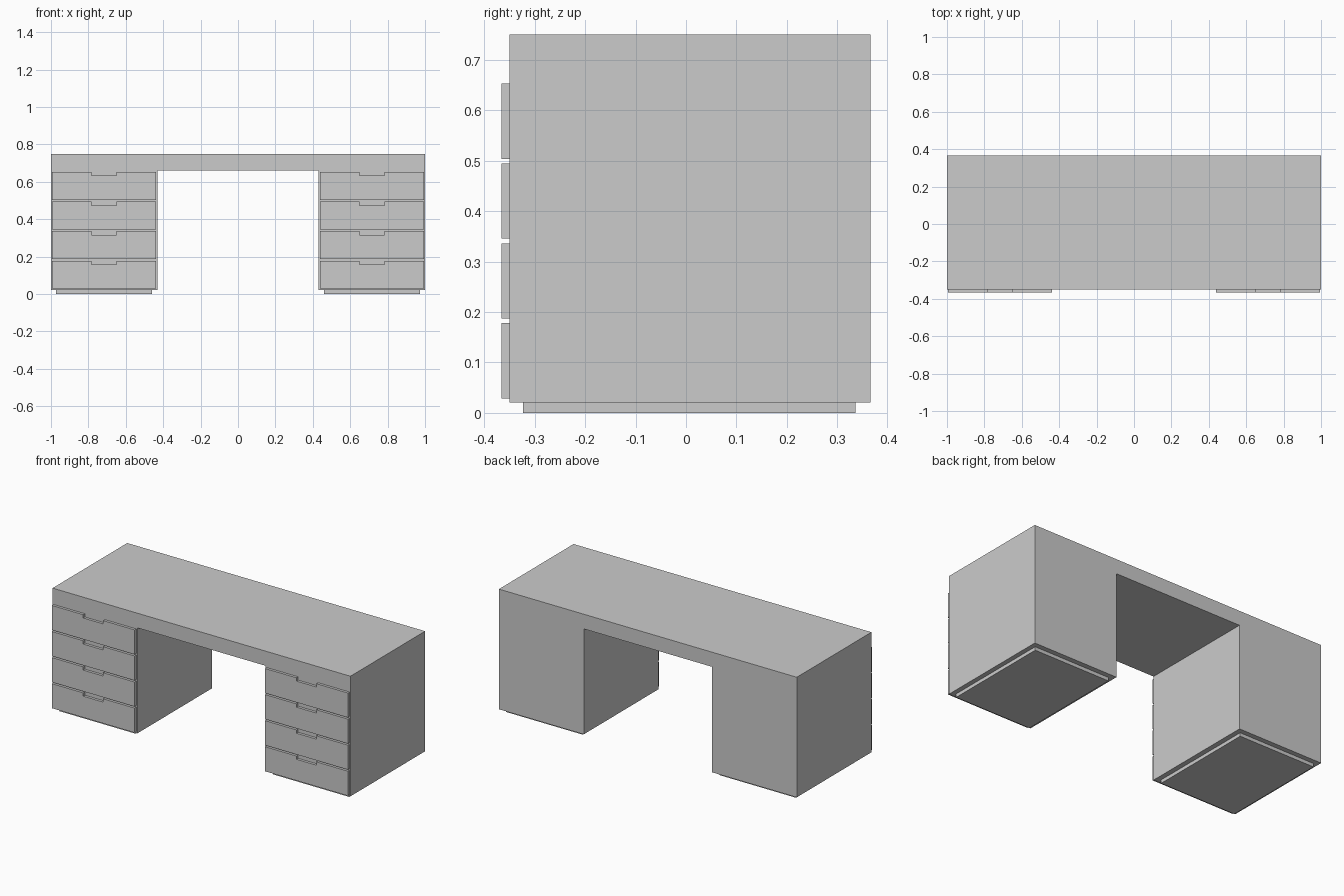
import bpy, bmesh

if "Cube" in bpy.data.objects:
    bpy.data.objects.remove(bpy.data.objects["Cube"])

BACK, FRONT, DRAWER_FRONT = 0.366, -0.35, -0.366
INNER, FLOOR, UNDER, TOP = 0.43, 0.021, 0.661, 0.75


def prism(name, profile, y0, y1):
    """Extrude an (x, z) profile from y0 to y1."""
    bm = bmesh.new()
    face = bm.faces.new([bm.verts.new((x, y0, z)) for x, z in profile])
    new = bmesh.ops.extrude_face_region(bm, geom=[face])["geom"]
    moved = [v for v in new if isinstance(v, bmesh.types.BMVert)]
    bmesh.ops.translate(bm, verts=moved, vec=(0, y1 - y0, 0))
    bmesh.ops.recalc_face_normals(bm, faces=bm.faces)
    mesh = bpy.data.meshes.new(name)
    bm.to_mesh(mesh)
    bm.free()
    obj = bpy.data.objects.new(name, mesh)
    bpy.context.collection.objects.link(obj)
    return obj


# Desk body: top and both pedestals as one arch
prism("desk_body", [(-1, FLOOR), (-INNER, FLOOR), (-INNER, UNDER), (INNER, UNDER),
                    (INNER, FLOOR), (1, FLOOR), (1, TOP), (-1, TOP)], FRONT, BACK)

for side, s in (("left", -1), ("right", 1)):
    # Recessed plinth under each pedestal
    prism(f"{side}_plinth", [(s * 0.46, 0), (s * 0.972, 0),
                             (s * 0.972, FLOOR), (s * 0.46, FLOOR)], -0.323, 0.336)

    # Four drawer fronts with a finger notch in the top edge
    cx, half, grip = s * 0.716, 0.278, 0.067
    for i in range(4):
        z0 = 0.029 + i * 0.1582
        z1 = z0 + 0.149
        zn = z1 - 0.02
        prism(f"{side}_drawer_front_{i + 1}",
              [(cx - half, z0), (cx + half, z0), (cx + half, z1), (cx + grip, z1),
               (cx + grip, zn), (cx - grip, zn), (cx - grip, z1), (cx - half, z1)],
              DRAWER_FRONT, FRONT)
